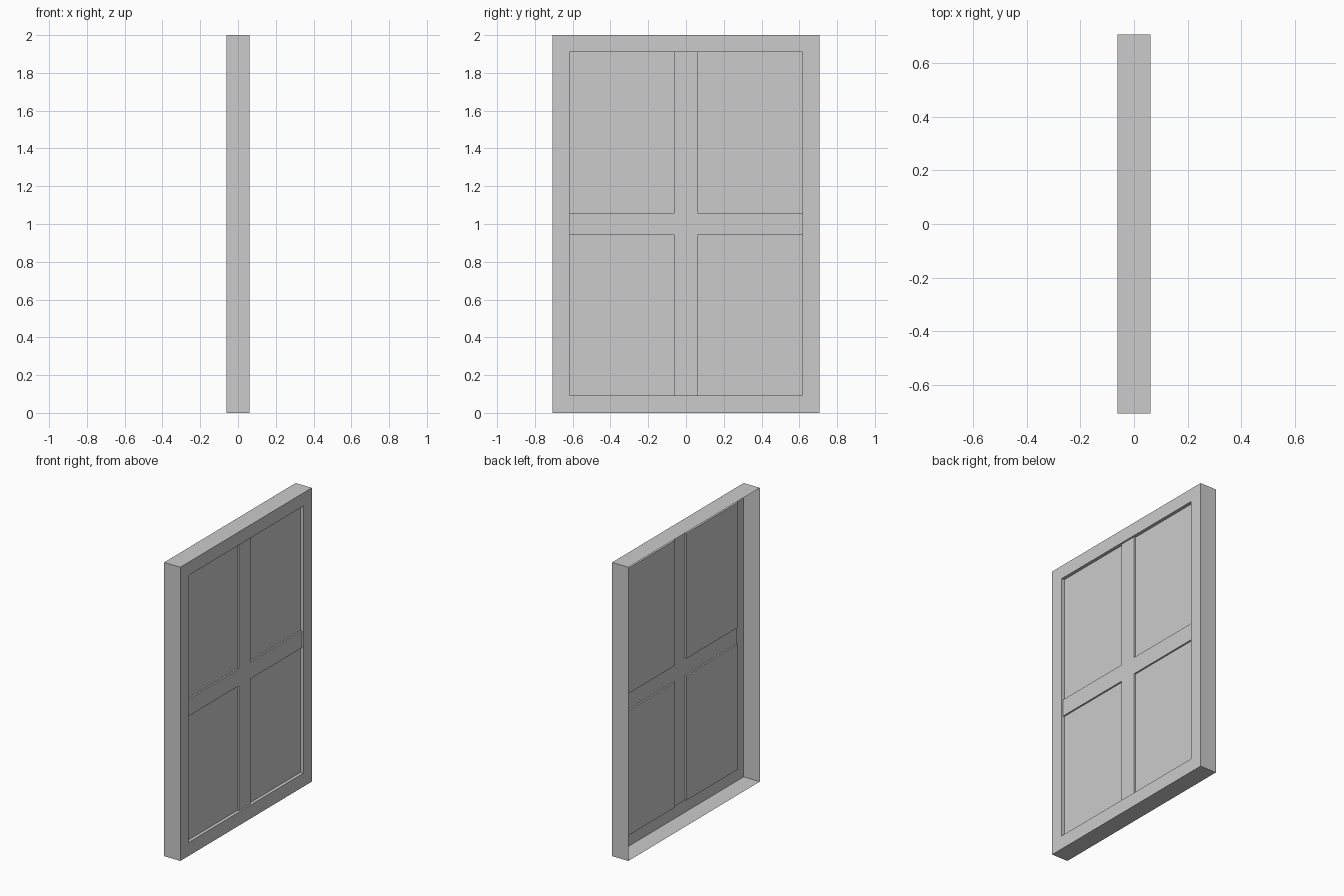
import bpy, bmesh

if "Cube" in bpy.data.objects:
    bpy.data.objects.remove(bpy.data.objects["Cube"])

HALF_W, HEIGHT = 0.707, 2.0        # outer size
FRONT, BACK = 0.061, -0.061        # thickness along x
BAR_X, PANE_X = 0.050, 0.039       # stepped depths of bars and panes
YS = (-0.617, -0.061, 0.061, 0.617)   # opening and upright bar
ZS = (0.092, 0.943, 1.058, 1.910)     # opening and cross bar


def ring(bm, x, y0, y1, z0, z1):
    return [bm.verts.new((x, y, z)) for y, z in
            ((y0, z0), (y1, z0), (y1, z1), (y0, z1))]


def bridge(bm, a, b):
    for i in range(4):
        j = (i + 1) % 4
        bm.faces.new((a[i], a[j], b[j], b[i]))


def finish(bm, name):
    bmesh.ops.remove_doubles(bm, verts=bm.verts, dist=1e-5)
    mesh = bpy.data.meshes.new(name)
    bm.to_mesh(mesh)
    bm.free()
    bpy.context.collection.objects.link(bpy.data.objects.new(name, mesh))


# Outer frame: thin shell, open at the back, with a stepped opening
bm = bmesh.new()
outer = (-HALF_W, HALF_W, 0.0, HEIGHT)
inner = (YS[0], YS[3], ZS[0], ZS[3])
rings = [ring(bm, BACK, *outer), ring(bm, FRONT, *outer),
         ring(bm, FRONT, *inner), ring(bm, BAR_X, *inner)]
for a, b in zip(rings, rings[1:]):
    bridge(bm, a, b)
finish(bm, "window_frame")

# Crossing bars fill the middle row and column; panes sink into the corners
bars = bmesh.new()
for i in range(3):
    for j in range(3):
        cell = (YS[i], YS[i + 1], ZS[j], ZS[j + 1])
        if i == 1 or j == 1:
            bars.faces.new(ring(bars, BAR_X, *cell))
        else:
            pane = bmesh.new()
            rim, floor = ring(pane, BAR_X, *cell), ring(pane, PANE_X, *cell)
            bridge(pane, rim, floor)
            pane.faces.new(floor)
            finish(pane, ("lower" if j == 0 else "upper")
                   + ("_left" if i == 0 else "_right") + "_pane")
# Merge the coplanar bar cells into one clean cross
bmesh.ops.remove_doubles(bars, verts=bars.verts, dist=1e-5)
bmesh.ops.dissolve_limit(bars, angle_limit=0.01, verts=bars.verts, edges=bars.edges)
finish(bars, "cross_bars")
